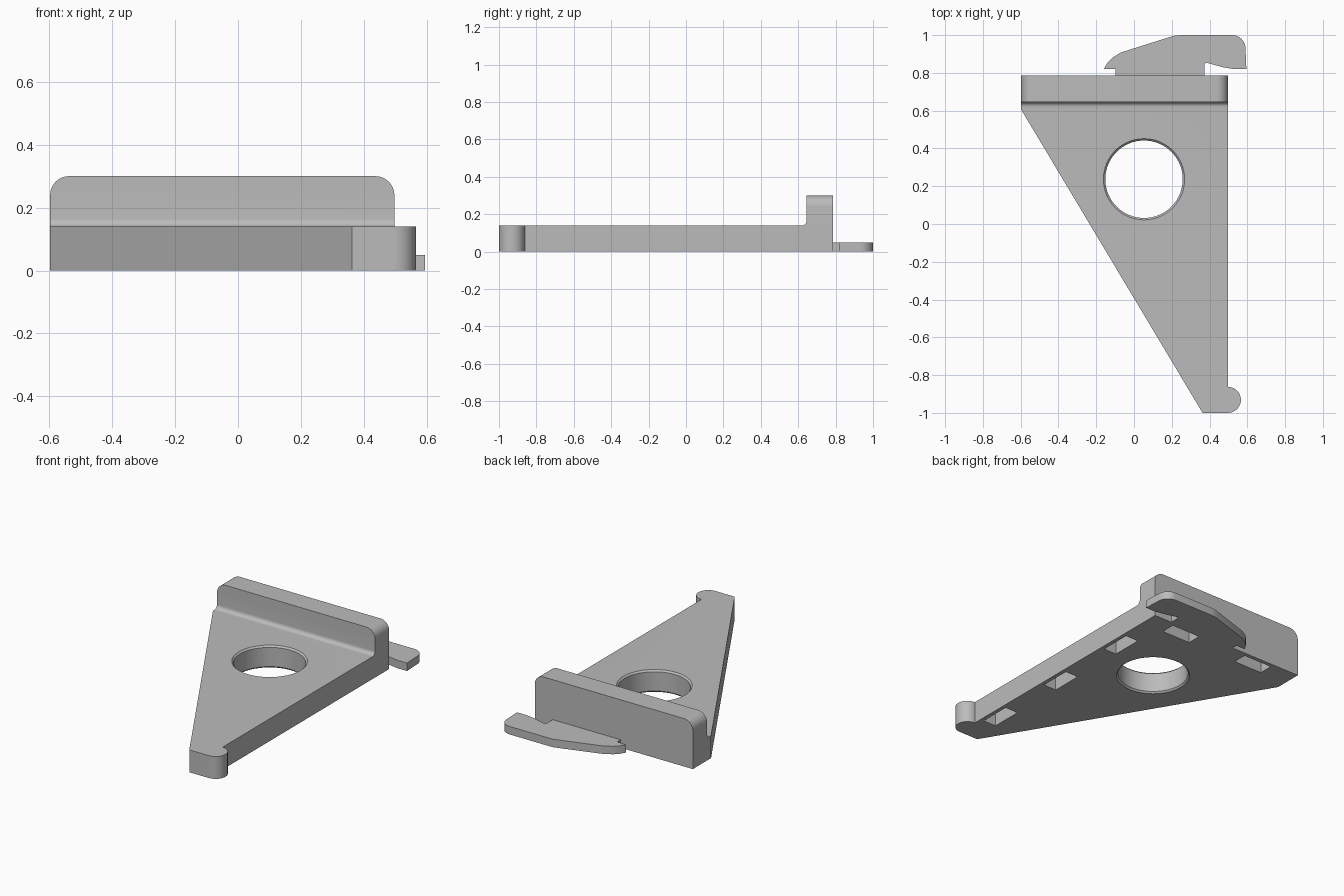
import bpy
import bmesh
from math import cos, sin, radians
from mathutils import Vector

cube = bpy.data.objects.get("Cube")
if cube:
    bpy.data.objects.remove(cube, do_unlink=True)

grey = bpy.data.materials.new("plain grey")
grey.use_nodes = True
colour = (0.5, 0.5, 0.5, 1)
grey.diffuse_color = colour
grey.node_tree.nodes["Principled BSDF"].inputs["Base Color"].default_value = colour

X_RIGHT, X_LEFT = -0.597, 0.497
THICK, WALL_FRONT, WALL_BACK, WALL_TOP = 0.14, 0.645, 0.785, 0.3


def arc(cx, cy, r, start, end, n=10):
    """Points along a circular arc, angles in degrees."""
    angles = [radians(start + (end - start) * i / n) for i in range(n + 1)]
    return [(cx + r * cos(a), cy + r * sin(a)) for a in angles]


def finish(name, bm):
    bmesh.ops.recalc_face_normals(bm, faces=bm.faces)
    mesh = bpy.data.meshes.new(name)
    bm.to_mesh(mesh)
    bm.free()
    mesh.materials.append(grey)
    obj = bpy.data.objects.new(name, mesh)
    bpy.context.collection.objects.link(obj)
    return obj


def prism(name, outline, plane, low, high):
    """Extrude a 2D outline drawn in the named plane between two depths."""
    place = {"xy": lambda a, b, d: (a, b, d),
             "xz": lambda a, b, d: (a, d, b),
             "yz": lambda a, b, d: (d, a, b)}[plane]
    bm = bmesh.new()
    face = bm.faces.new([bm.verts.new(place(a, b, low)) for a, b in outline])
    moved = bmesh.ops.extrude_face_region(bm, geom=[face])["geom"]
    verts = [g for g in moved if isinstance(g, bmesh.types.BMVert)]
    bmesh.ops.translate(bm, verts=verts, vec=Vector(place(0, 0, high - low)))
    return finish(name, bm)


def box(name, x, y, wide, deep, low, high):
    w, d = wide / 2, deep / 2
    outline = [(x - w, y - d), (x + w, y - d), (x + w, y + d), (x - w, y + d)]
    return prism(name, outline, "xy", low, high)


def lathe(name, cx, cy, profile, sides=64):
    """Stack circles of (height, radius) into a closed solid."""
    bm = bmesh.new()
    rings = [[bm.verts.new((x, y, z)) for x, y in arc(cx, cy, r, 0, 360, sides)[:-1]]
             for z, r in profile]
    for a, b in zip(rings, rings[1:]):
        for i in range(sides):
            j = (i + 1) % sides
            bm.faces.new((a[i], a[j], b[j], b[i]))
    bm.faces.new(rings[0])
    bm.faces.new(rings[-1])
    return finish(name, bm)


def combine(target, other, operation):
    mod = target.modifiers.new(operation.lower(), "BOOLEAN")
    mod.operation, mod.solver, mod.object = operation, "EXACT", other
    bpy.context.view_layer.objects.active = target
    bpy.ops.object.modifier_apply(modifier=mod.name)
    bpy.data.objects.remove(other, do_unlink=True)


# Triangular plate with a round nub at its tip
plate = [(X_RIGHT, WALL_BACK), (X_RIGHT, 0.605), (0.363, -1)]
plate += arc(X_LEFT, -0.931, 0.069, -90, 90, 20) + [(X_LEFT, WALL_BACK)]
bracket = prism("bracket", plate, "xy", 0, THICK)

# Upright wall with rounded top corners
r = 0.06
wall = [(X_RIGHT, 0), (X_LEFT, 0)]
wall += arc(X_LEFT - r, WALL_TOP - r, r, 0, 90)
wall += arc(X_RIGHT + r, WALL_TOP - r, r, 90, 180)
combine(bracket, prism("wall", wall, "xz", WALL_FRONT, WALL_BACK), "UNION")

# Fillet where the wall meets the plate
r = 0.025
fillet = arc(WALL_FRONT - r, THICK + r, r, -90, 0, 8)
fillet += [(WALL_FRONT + r, THICK + r), (WALL_FRONT + r, THICK - r), (WALL_FRONT - r, THICK - r)]
combine(bracket, prism("fillet", fillet, "yz", X_RIGHT, X_LEFT), "UNION")

# Thin hook behind the wall
hook = [(-0.097, WALL_BACK - 0.05), (-0.097, 0.82), (-0.16, 0.82)]
hook += [(-0.14, 0.855), (-0.115, 0.88), (-0.07, 0.908), (0.19, 0.99)]
hook += [(0.215, 0.997), (0.245, 1)]
hook += arc(0.52, 0.93, 0.07, 90, 0) + [(0.595, 0.82), (0.53, 0.82)]
hook += [(0.47, 0.83), (0.38, 0.855), (0.373, 0.845), (0.373, WALL_BACK - 0.05)]
combine(bracket, prism("hook", hook, "xy", 0, 0.05), "UNION")

# Chamfered round hole
hole = [(-0.01, 0.225), (0.01, 0.205), (THICK - 0.01, 0.205), (THICK + 0.01, 0.225)]
combine(bracket, lathe("hole_cutter", 0.053, 0.237, hole), "DIFFERENCE")

# Blind pockets in the underside, along the straight side and under the wall
for y in (-0.71, -0.16, 0.39):
    combine(bracket, box("pocket_cutter", 0.427, y, 0.09, 0.2, -0.05, 0.1), "DIFFERENCE")
for x in (0.24, -0.31):
    combine(bracket, box("pocket_cutter", x, 0.715, 0.2, 0.09, -0.05, 0.1), "DIFFERENCE")

bpy.ops.object.select_all(action="DESELECT")
bracket.select_set(True)
bpy.context.view_layer.objects.active = bracket
bpy.ops.object.shade_smooth_by_angle(angle=radians(30))
